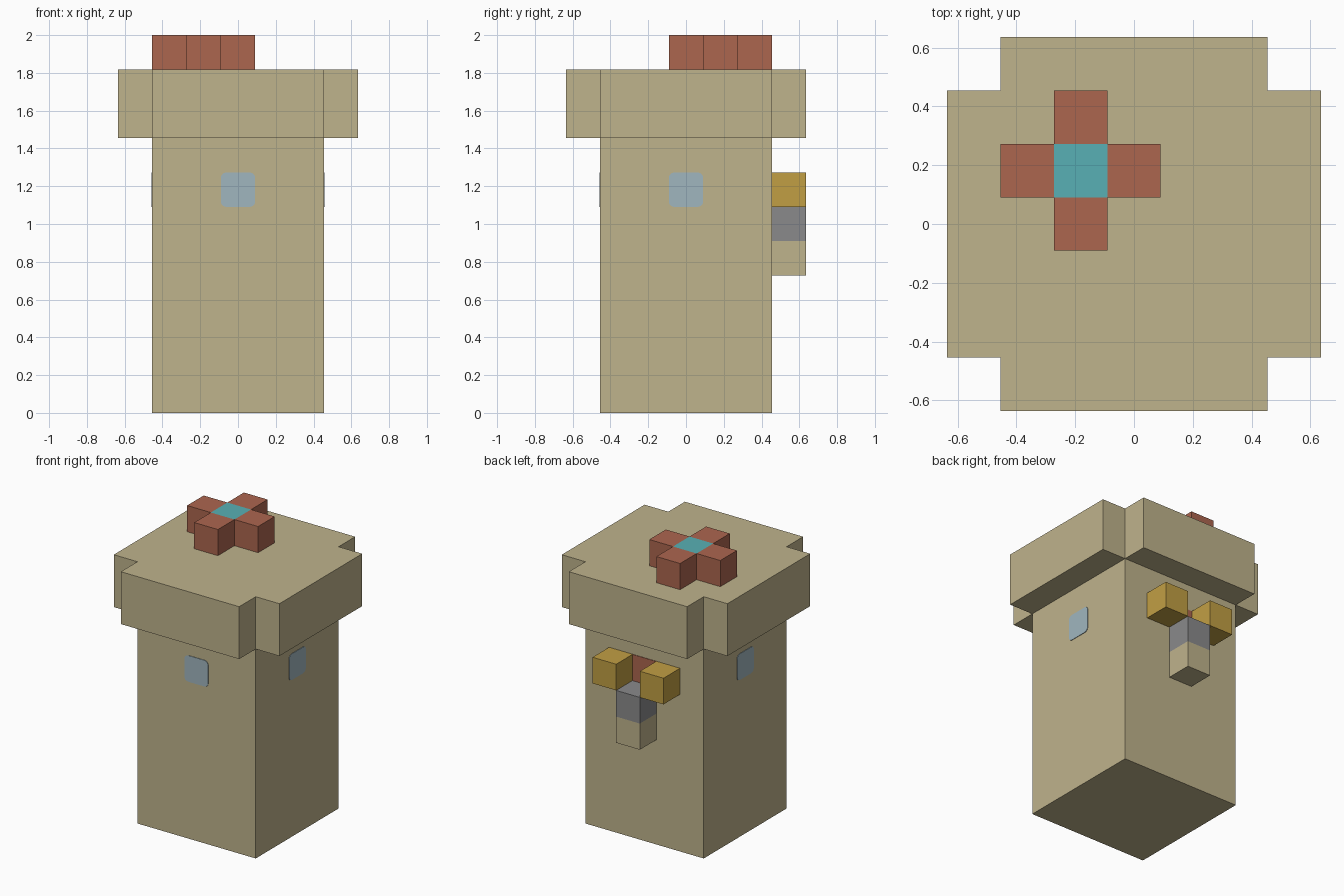
import bpy
import bmesh
import math
from mathutils import Matrix, Vector

if "Cube" in bpy.data.objects:
    bpy.data.objects.remove(bpy.data.objects["Cube"], do_unlink=True)

U = 2 / 11  # one block


def material(name, rgb):
    linear = [((c / 255 + 0.055) / 1.055) ** 2.4 for c in rgb] + [1]
    mat = bpy.data.materials.new(name)
    mat.use_nodes = True
    mat.diffuse_color = linear
    mat.node_tree.nodes["Principled BSDF"].inputs["Base Color"].default_value = linear
    return mat


sand = material("sand", (191, 179, 140))
brick = material("brick red", (172, 102, 79))
teal = material("teal", (88, 176, 181))
gold = material("gold", (193, 159, 68))
grey = material("grey", (138, 138, 139))
glass = material("pale blue", (160, 182, 191))


def finish(name, bm, mat):
    bmesh.ops.recalc_face_normals(bm, faces=bm.faces)
    mesh = bpy.data.meshes.new(name)
    bm.to_mesh(mesh)
    bm.free()
    mesh.materials.append(mat)
    obj = bpy.data.objects.new(name, mesh)
    bpy.context.collection.objects.link(obj)
    return obj


def block(name, low, size, mat):
    """Box measured in blocks, from its lowest corner."""
    bm = bmesh.new()
    centre = Vector([(a + s / 2) * U for a, s in zip(low, size)])
    scale = Matrix.Diagonal([s * U for s in size] + [1])
    bmesh.ops.create_cube(bm, size=1, matrix=Matrix.Translation(centre) @ scale)
    return finish(name, bm, mat)


def prism(name, outline, z, height, mat):
    """Outline in blocks, extruded upwards."""
    bm = bmesh.new()
    face = bm.faces.new([bm.verts.new((x * U, y * U, z * U)) for x, y in outline])
    top = bmesh.ops.extrude_face_region(bm, geom=[face])["geom"]
    verts = [v for v in top if isinstance(v, bmesh.types.BMVert)]
    bmesh.ops.translate(bm, verts=verts, vec=(0, 0, height * U))
    return finish(name, bm, mat)


def cross(outer, inner):
    """Plus-shaped outline, one quarter turned four times."""
    quarter = [(outer, -inner), (outer, inner), (inner, inner)]
    points = []
    for turn in range(4):
        for x, y in quarter:
            for _ in range(turn):
                x, y = -y, x
            points.append((x, y))
    return points


# Tower and its overhanging cap
block("tower", (-2.5, -2.5, 0), (5, 5, 8), sand)
prism("cap", cross(3.5, 2.5), 8, 2, sand)

# Flower on the roof: four petals around a teal centre
block("flower_centre", (-1.5, 0.5, 10), (1, 1, 1), teal)
for side, dx, dy in (("left", 1, 0), ("right", -1, 0), ("back", 0, 1), ("front", 0, -1)):
    block("petal_" + side, (-1.5 + dx, 0.5 + dy, 10), (1, 1, 1), brick)

# Ornament on the back wall
for side, x in (("left", 0.5), ("right", -1.5)):
    block("gold_block_" + side, (x, 2.5, 6), (1, 1, 1), gold)
block("grey_block", (-0.5, 2.5, 5), (1, 1, 1), grey)
block("hanging_block", (-0.5, 2.5, 4), (1, 1, 1), sand)
block("red_panel", (-0.5, 2.5, 6), (1, 0.02, 1), brick)

# Round-cornered windows on the front and both sides
for side, angle in (("front", 0), ("left", 90), ("right", -90)):
    window = block("window_" + side, (-0.5, -2.52, 6), (1, 0.02, 1), glass)
    bm = bmesh.new()
    bm.from_mesh(window.data)
    corners = [e for e in bm.edges
               if abs(e.verts[0].co.y - e.verts[1].co.y) > 0.001]
    bmesh.ops.bevel(bm, geom=corners, offset=0.15 * U, segments=3,
                    profile=0.5, affect="EDGES")
    bm.transform(Matrix.Rotation(math.radians(angle), 4, "Z"))
    bm.to_mesh(window.data)
    bm.free()
